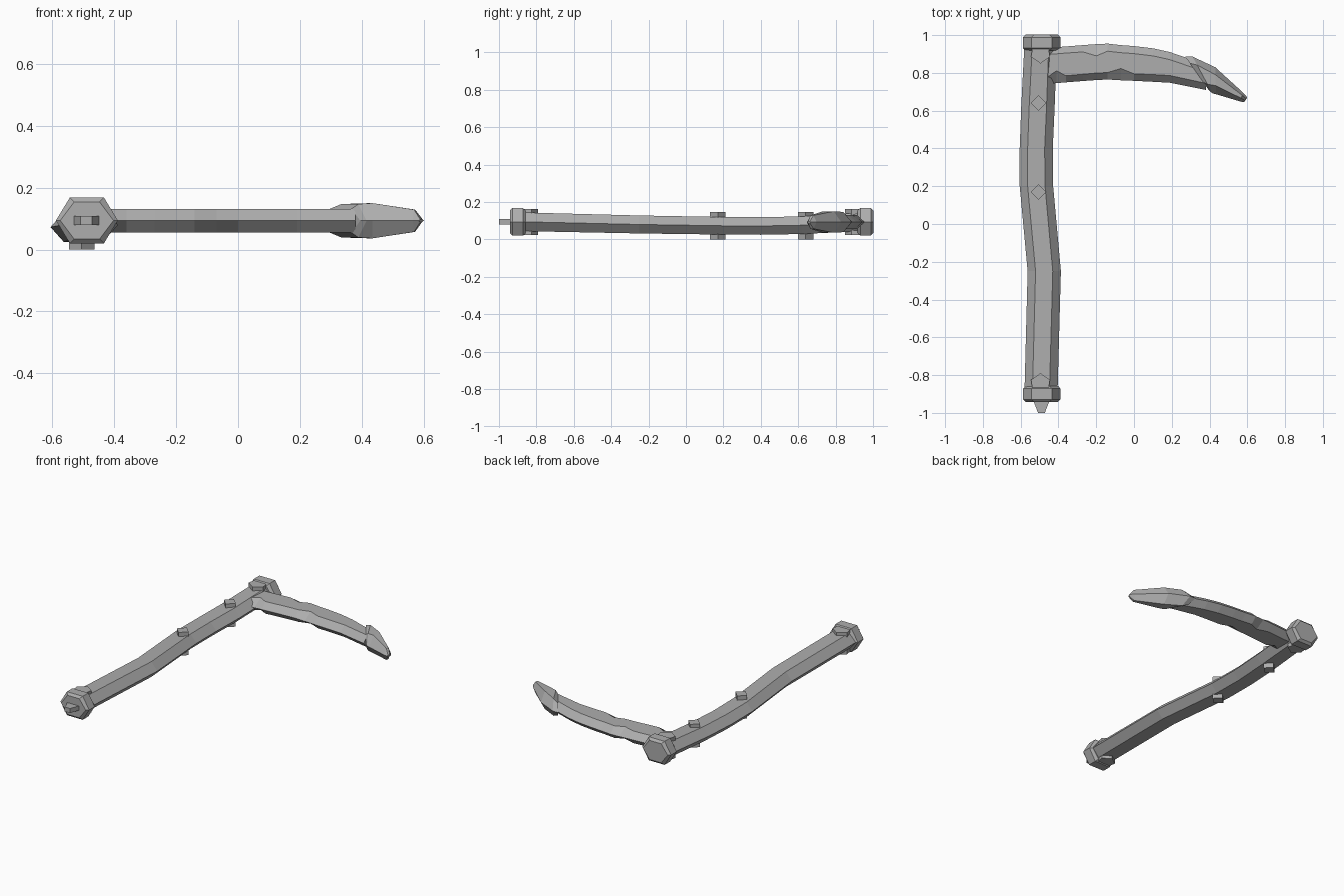
import bpy
import bmesh
from mathutils import Vector

cube = bpy.data.objects.get("Cube")
if cube:
    bpy.data.objects.remove(cube, do_unlink=True)

grey = bpy.data.materials.new("stone grey")
grey.use_nodes = True
colour = (0.42, 0.42, 0.42, 1)
grey.diffuse_color = colour
grey.node_tree.nodes["Principled BSDF"].inputs["Base Color"].default_value = colour


def finish(name, bm):
    bmesh.ops.recalc_face_normals(bm, faces=bm.faces)
    mesh = bpy.data.meshes.new(name)
    bm.to_mesh(mesh)
    bm.free()
    mesh.materials.append(grey)
    obj = bpy.data.objects.new(name, mesh)
    bpy.context.collection.objects.link(obj)
    return obj


def hex_loft(name, stations):
    """Skin flat-topped hexagons: edge a, edge b, mid z, half height, crease insets."""
    bm = bmesh.new()
    rings = []
    for a, b, z, h, inset_a, inset_b in stations:
        a, b = Vector((*a, z)), Vector((*b, z))
        side = (b - a).normalized()
        up = Vector((0, 0, h))
        p, q = a + side * inset_a, b - side * inset_b
        rings.append([bm.verts.new(v) for v in (a, p + up, q + up, b, q - up, p - up)])
    for r, s in zip(rings, rings[1:]):
        for i in range(6):
            j = (i + 1) % 6
            bm.faces.new((r[i], r[j], s[j], s[i]))
    bm.faces.new(rings[0])
    bm.faces.new(rings[-1])
    return finish(name, bm)


def prism(name, outline, low, high):
    bm = bmesh.new()
    base = bm.faces.new([bm.verts.new((x, y, low)) for x, y in outline])
    top = bmesh.ops.extrude_face_region(bm, geom=[base])["geom"]
    for v in top:
        if isinstance(v, bmesh.types.BMVert):
            v.co.z = high
    return finish(name, bm)


# Gently crooked handle: y, left x, right x, mid z, half height
handle = [(-0.9, -0.58, -0.405, 0.095, 0.05), (-0.25, -0.563, -0.387, 0.08, 0.048),
          (0.2, -0.605, -0.428, 0.073, 0.047), (0.4, -0.605, -0.43, 0.072, 0.047),
          (0.62, -0.597, -0.42, 0.076, 0.047), (0.95, -0.58, -0.408, 0.094, 0.049)]
hex_loft("handle", [((l, y), (r, y), z, h, 0.042, 0.043) for y, l, r, z, h in handle])

# Chamfered hexagonal end caps
for name, mid in (("top_cap", 0.96), ("bottom_cap", -0.9)):
    rings = []
    for dy, shrink in ((-0.042, 0.014), (-0.028, 0), (0.028, 0), (0.042, 0.014)):
        rings.append(((-0.588 + shrink, mid + dy), (-0.388 - shrink, mid + dy),
                      0.094, 0.074 - shrink, 0.045, 0.045))
    hex_loft(name, rings)

# Small wedge under the bottom cap
prism("end_wedge", [(-0.535, -0.93), (-0.445, -0.93), (-0.472, -1), (-0.508, -1)], 0.08, 0.108)

# Diamond studs through the handle
for name, y in (("upper_stud", 0.64), ("middle_stud", 0.17)):
    r = 0.041
    prism(name, [(-0.505 - r, y), (-0.505, y - r), (-0.505 + r, y), (-0.505, y + r)], 0, 0.147)

# Pointed studs beside the caps
for name, y, d in (("top_cap_stud", 0.93, -1), ("bottom_cap_stud", -0.87, 1)):
    x = -0.495
    prism(name, [(x - 0.043, y), (x - 0.05, y + d * 0.045), (x, y + d * 0.08),
                 (x + 0.05, y + d * 0.045), (x + 0.043, y)], 0.025, 0.162)

# Curved blade with chipped creases: x, front y, back y, crease insets
blade = [(-0.46, 0.742, 0.932, 0.035, 0.035), (-0.41, 0.746, 0.936, 0.065, 0.035),
         (-0.36, 0.75, 0.94, 0.035, 0.035), (-0.27, 0.757, 0.947, 0.036, 0.036),
         (-0.2, 0.762, 0.952, 0.037, 0.062), (-0.14, 0.765, 0.955, 0.037, 0.04),
         (-0.07, 0.761, 0.947, 0.062, 0.04), (0, 0.758, 0.942, 0.037, 0.04),
         (0.1, 0.753, 0.93, 0.038, 0.04), (0.19, 0.748, 0.91, 0.038, 0.04),
         (0.38, 0.71, 0.845, 0.035, 0.04)]
hex_loft("blade", [((x, f), (x, b), 0.093, 0.038, i, j) for x, f, b, i, j in blade])

# Thicker pointed blade tip with a slanted collar
hex_loft("blade_tip", [
    ((0.395, 0.71), (0.27, 0.888), 0.093, 0.038, 0.05, 0.045),
    ((0.415, 0.692), (0.31, 0.886), 0.093, 0.054, 0.055, 0.05),
    ((0.435, 0.687), (0.43, 0.83), 0.093, 0.057, 0.045, 0.04),
    ((0.565, 0.648), (0.575, 0.698), 0.093, 0.036, 0.018, 0.016),
    ((0.583, 0.645), (0.6, 0.67), 0.093, 0.004, 0.01, 0.01)])
